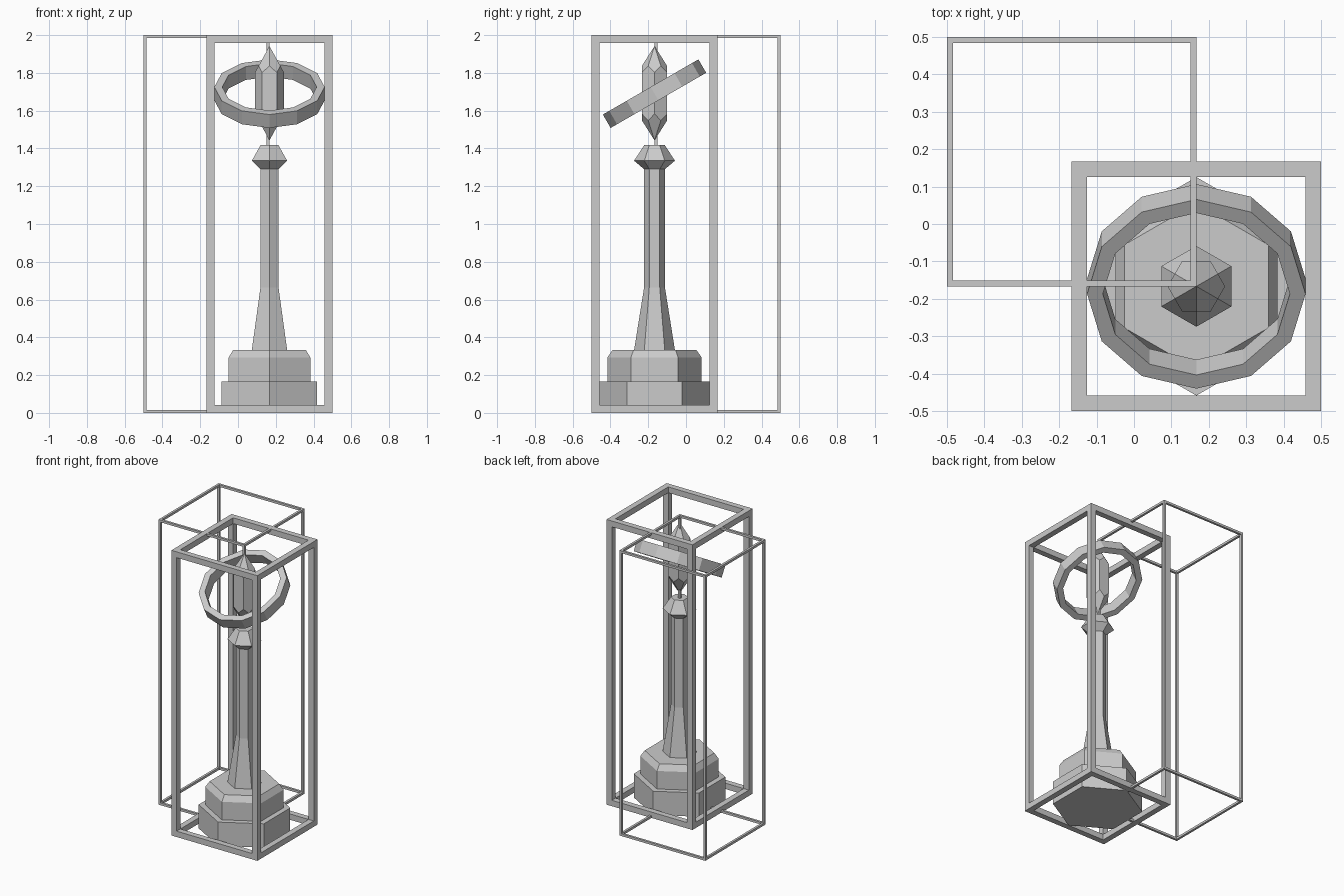
import bpy, bmesh
from math import sin, cos, pi, radians

if "Cube" in bpy.data.objects:
    bpy.data.objects.remove(bpy.data.objects["Cube"])

C = 1 / 6  # pillar axis sits at (C, -C)


def finish(name, bm, location=(0, 0, 0), rotation=(0, 0, 0)):
    bmesh.ops.recalc_face_normals(bm, faces=bm.faces)
    mesh = bpy.data.meshes.new(name)
    bm.to_mesh(mesh)
    bm.free()
    obj = bpy.data.objects.new(name, mesh)
    obj.location, obj.rotation_euler = location, rotation
    bpy.context.collection.objects.link(obj)
    return obj


def rings(bm, profile, sides, start):
    """One ring of vertices per (radius, z) point."""
    return [[bm.verts.new((r * cos(start + 2 * pi * i / sides),
                           r * sin(start + 2 * pi * i / sides), z))
             for i in range(sides)] for r, z in profile]


def bridge(bm, a, b):
    n = len(a)
    for i in range(n):
        j = (i + 1) % n
        bm.faces.new((a[i], a[j], b[j], b[i]))


def hex_turning(name, profile):
    """Closed six-sided turned part with corners facing front and back."""
    bm = bmesh.new()
    loops = rings(bm, profile, 6, pi / 6)
    for a, b in zip(loops, loops[1:]):
        bridge(bm, a, b)
    bm.faces.new(loops[0])
    bm.faces.new(loops[-1])
    finish(name, bm, (C, -C, 0))


def box_frame(name, x0, y0, size, height, t):
    """Twelve square bars along the edges of a tall box."""
    bm = bmesh.new()

    def bar(x, y, z, dx, dy, dz):
        for v in bmesh.ops.create_cube(bm, size=1)["verts"]:
            v.co = (x + (v.co.x + .5) * dx, y + (v.co.y + .5) * dy,
                    z + (v.co.z + .5) * dz)

    far = size - t
    for a in (0, far):
        for b in (0, far):
            bar(x0 + a, y0 + b, 0, t, t, height)
        for z in (0, height - t):
            bar(x0 + t, y0 + a, z, size - 2 * t, t, t)
            bar(x0 + a, y0 + t, z, t, size - 2 * t, t)
    finish(name, bm)


# Open frames: thick one around the pillar, thin one behind to the left
box_frame("thick_frame", -C, -0.5, 2 / 3, 2, 0.041)
box_frame("thin_frame", -0.5, -C, 2 / 3, 2, 0.016)

# Hexagonal pillar standing on the ground
hex_turning("base", [(0.292, 0), (0.292, 0.167)])
hex_turning("plinth", [(0.25, 0.167), (0.25, 0.293), (0.222, 0.333)])
hex_turning("shaft", [(0.108, 0.333), (0.055, 0.665), (0.055, 1.29)])
hex_turning("capital", [(0.055, 1.29), (0.108, 1.335), (0.055, 1.417)])

# Crystal: hexagonal prism whose tip facets are kites over each corner
bm = bmesh.new()
R, MID = 0.077, 0.077 * cos(pi / 6)
low_tip = bm.verts.new((0, 0, 1.443))
high_tip = bm.verts.new((0, 0, 1.942))
low, high = [], []
for i in range(12):
    r, drop = (R, 0.14) if i % 2 == 0 else (MID, 0.105)
    x, y = r * cos(i * pi / 6), r * sin(i * pi / 6)
    low.append(bm.verts.new((x, y, 1.443 + drop)))
    high.append(bm.verts.new((x, y, 1.942 - drop)))
for i in range(0, 12, 2):
    j, k = i + 1, (i + 2) % 12
    bm.faces.new((low[i], low[j], low[k], high[k], high[j], high[i]))
    bm.faces.new((high_tip, high[i - 1], high[i], high[j]))
    bm.faces.new((low_tip, low[j], low[i], low[i - 1]))
finish("crystal", bm, (C, -C, 0))

# Tilted twelve-sided ring around the crystal
bm = bmesh.new()
loops = rings(bm, [(0.292, -0.041), (0.292, 0.041), (0.25, 0.041), (0.25, -0.041)], 12, 0)
for k in range(4):
    bridge(bm, loops[k], loops[(k + 1) % 4])
finish("tilted_ring", bm, (C, -C, 1.69), (radians(30), 0, 0))
